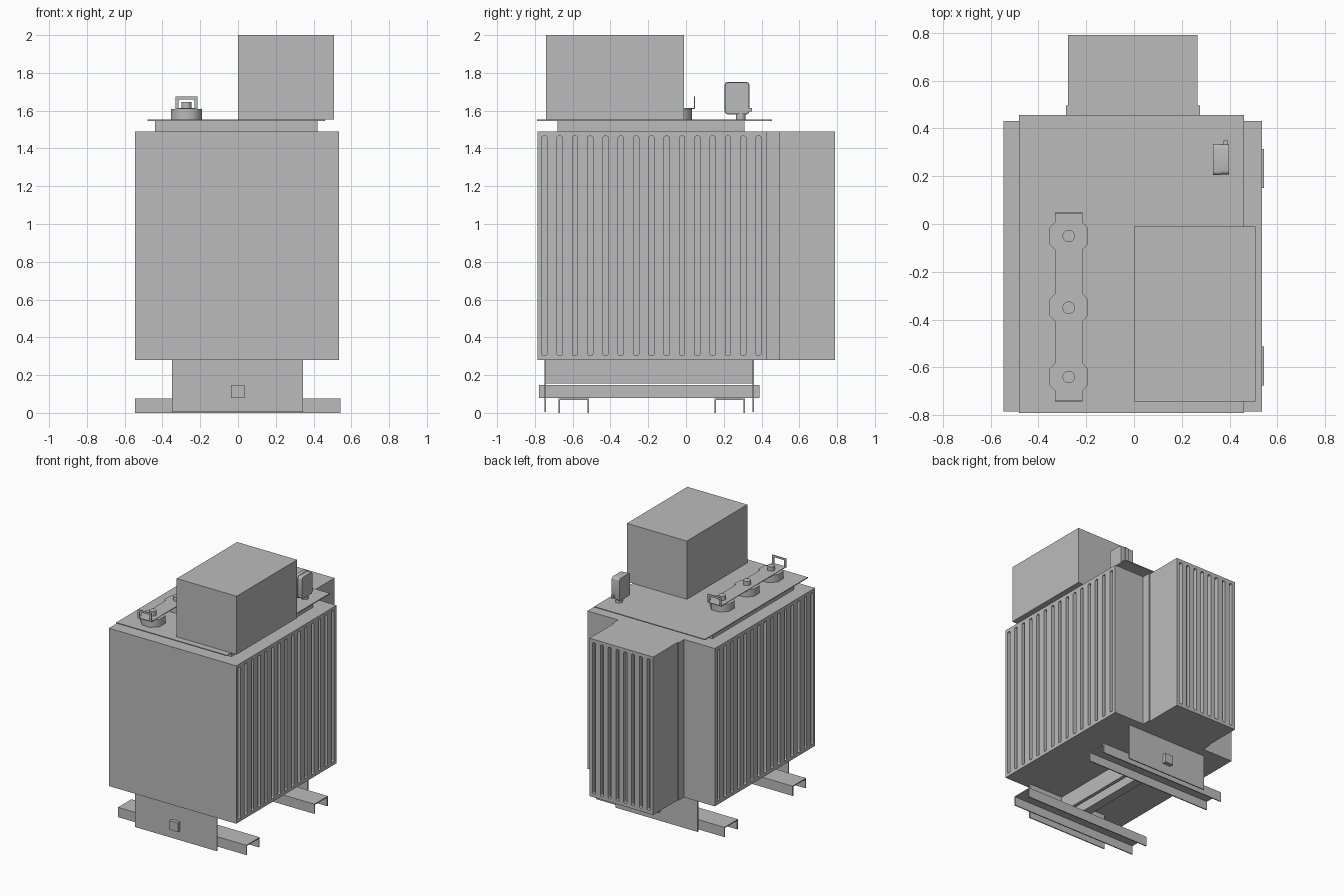
import bpy, bmesh, math
from mathutils import Matrix, Vector

cube = bpy.data.objects.get("Cube")
if cube:
    bpy.data.objects.remove(cube)

GREY = (0.5, 0.5, 0.5, 1)
grey = bpy.data.materials.new("plain grey")
grey.use_nodes = True
grey.diffuse_color = GREY
grey.node_tree.nodes["Principled BSDF"].inputs["Base Color"].default_value = GREY


def add_box(bm, x, y, z, round_axis=None, radius=0.0):
    """Box from (min, max) pairs; optionally rounds the edges along one axis."""
    size = [b - a for a, b in (x, y, z)]
    mid = [(a + b) / 2 for a, b in (x, y, z)]
    matrix = Matrix.Translation(mid) @ Matrix.Diagonal((*size, 1))
    verts = bmesh.ops.create_cube(bm, size=1, matrix=matrix)["verts"]
    if round_axis is not None:
        edges = {e for v in verts for e in v.link_edges}
        along = [e for e in edges
                 if abs((e.verts[0].co - e.verts[1].co)[round_axis]) > size[round_axis] * 0.9
                 and abs((e.verts[0].co - e.verts[1].co).length - size[round_axis]) < 1e-5]
        bmesh.ops.bevel(bm, geom=along, offset=radius, segments=3, profile=0.5, affect='EDGES')


def finish(name, bm):
    mesh = bpy.data.meshes.new(name)
    bm.to_mesh(mesh)
    bm.free()
    mesh.materials.append(grey)
    obj = bpy.data.objects.new(name, mesh)
    bpy.context.collection.objects.link(obj)
    return obj


def box(name, x, y, z, round_axis=None, radius=0.0):
    bm = bmesh.new()
    add_box(bm, x, y, z, round_axis, radius)
    return finish(name, bm)


def cylinder(name, x, y, z, radius, sides, angle=60):
    bm = bmesh.new()
    turn = Matrix.Rotation(math.pi / sides, 4, 'Z')
    bmesh.ops.create_cone(bm, cap_ends=True, segments=sides, radius1=radius, radius2=radius,
                          depth=z[1] - z[0],
                          matrix=Matrix.Translation((x, y, sum(z) / 2)) @ turn)
    obj = finish(name, bm)
    smooth(obj, angle)
    return obj


def select(obj):
    bpy.ops.object.select_all(action='DESELECT')
    obj.select_set(True)
    bpy.context.view_layer.objects.active = obj


def smooth(obj, angle):
    select(obj)
    bpy.ops.object.shade_smooth_by_angle(angle=math.radians(angle))


def cut(obj, cutter_bm):
    """Cut slots out of a part, then discard the cutter."""
    cutter = finish("slot_cutter", cutter_bm)
    cutter.hide_render = True
    mod = obj.modifiers.new("slots", 'BOOLEAN')
    mod.operation = 'DIFFERENCE'
    mod.solver = 'EXACT'
    mod.object = cutter
    select(obj)
    bpy.ops.object.modifier_apply(modifier=mod.name)
    bpy.data.objects.remove(cutter)


# Main tank with slotted cooling sides
LEFT, RIGHT, FRONT, BACK = -0.545, 0.535, -0.785, 0.43
LOW, HIGH = 0.28, 1.49
SLOT_Z = (0.305, 1.465)
DEPTH = 0.03
tank = box("tank", (LEFT, RIGHT), (FRONT, BACK), (LOW, HIGH))
slots = bmesh.new()
for i in range(15):
    y = -0.75 + i * 0.081
    for wall in (LEFT, RIGHT):
        add_box(slots, (wall - DEPTH, wall + DEPTH), (y - 0.014, y + 0.014), SLOT_Z, 0, 0.008)
cut(tank, slots)

# Rear radiator with its mounting collar
box("radiator_collar", (-0.285, 0.275), (BACK, 0.495), (LOW, HIGH))
radiator = box("rear_radiator", (-0.275, 0.265), (0.495, 0.79), (LOW, HIGH))
slots = bmesh.new()
for i in range(8):
    x = -0.005 + (i - 3.5) * 0.066
    add_box(slots, (x - 0.013, x + 0.013), (0.79 - DEPTH, 0.79 + DEPTH), SLOT_Z, 1, 0.008)
cut(radiator, slots)

# Lid and the neck beneath it
box("lid_neck", (-0.44, 0.42), (-0.68, 0.31), (HIGH, 1.546))
box("lid", (-0.48, 0.46), (-0.79, 0.455), (1.546, 1.553))

# Terminal housing
box("terminal_housing", (0, 0.508), (-0.742, -0.01), (1.553, 2.0))

# Row of bushings joined by a strap
BUSH_X = -0.273
for i, y in enumerate((-0.64, -0.35, -0.05)):
    cylinder(f"bushing_{i + 1}", BUSH_X, y, (1.553, 1.61), 0.088, 8)
    cylinder(f"bushing_knob_{i + 1}", BUSH_X, y, (1.61, 1.645), 0.026, 16)
STRAP = (-0.331, -0.215)
box("bushing_strap", STRAP, (-0.742, 0.048), (1.608, 1.613))

# Upright handle loops at the strap ends
for name, y in (("front_loop", (-0.742, -0.737)), ("back_loop", (0.043, 0.048))):
    bm = bmesh.new()
    for x in ((STRAP[0], STRAP[0] + 0.015), (STRAP[1] - 0.015, STRAP[1])):
        add_box(bm, x, y, (1.61, 1.66))
    add_box(bm, STRAP, y, (1.66, 1.675))
    finish(name, bm)

# Gauge on its stem
cylinder("gauge_stem", 0.365, 0.29, (1.553, 1.59), 0.026, 16)
gauge = box("gauge_body", (0.33, 0.362), (0.205, 0.335), (1.58, 1.752), 0, 0.015)
smooth(gauge, 40)
cover = box("gauge_cover", (0.362, 0.398), (0.208, 0.332), (1.583, 1.749), 0, 0.015)
smooth(cover, 40)
box("gauge_tap", (0.375, 0.393), (0.33, 0.35), (1.595, 1.615))

# Base: end plates, central web and through bar
for name, y in (("front_plate", -0.745), ("back_plate", 0.355)):
    box(name, (-0.35, 0.345), (y - 0.004, y + 0.004), (0.005, LOW))
box("base_web", (-0.05, 0.05), (-0.741, 0.351), (0.155, LOW))
box("through_bar", (-0.036, 0.034), (-0.777, 0.39), (0.078, 0.148))

# Cross channels with open undersides
T = 0.008
for name, (y0, y1) in (("front_channel", (-0.675, -0.513)), ("back_channel", (0.15, 0.313))):
    bm = bmesh.new()
    profile = [(y0, 0), (y0, 0.075), (y1, 0.075), (y1, 0),
               (y1 - T, 0), (y1 - T, 0.075 - T), (y0 + T, 0.075 - T), (y0 + T, 0)]
    face = bm.faces.new([bm.verts.new((-0.545, y, z)) for y, z in profile])
    end = bmesh.ops.extrude_face_region(bm, geom=[face], use_keep_orig=True)["geom"]
    bmesh.ops.translate(bm, vec=Vector((1.088, 0, 0)),
                        verts=[v for v in end if isinstance(v, bmesh.types.BMVert)])
    bmesh.ops.recalc_face_normals(bm, faces=bm.faces)
    finish(name, bm)
